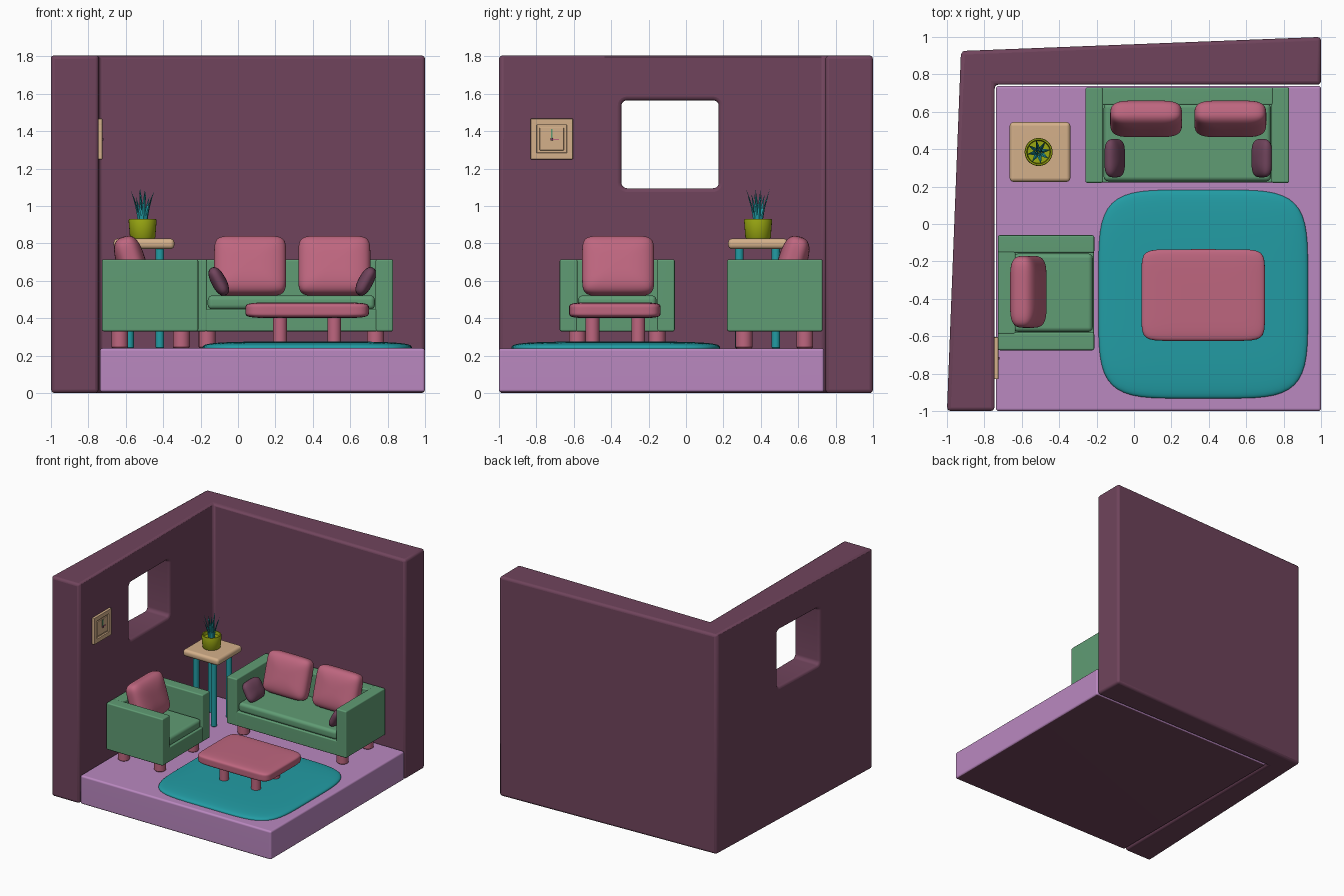
import bpy, bmesh, math
from mathutils import Matrix, Vector

if "Cube" in bpy.data.objects:
    bpy.data.objects.remove(bpy.data.objects["Cube"])


def material(name, hexcode):
    def lin(i):
        c = int(hexcode[i:i + 2], 16) / 255
        return c / 12.92 if c <= 0.04045 else ((c + 0.055) / 1.055) ** 2.4
    m = bpy.data.materials.new(name)
    m.diffuse_color = (lin(0), lin(2), lin(4), 1)
    m.use_nodes = True
    m.node_tree.nodes["Principled BSDF"].inputs["Base Color"].default_value = m.diffuse_color
    return m


PLUM = material("plum", "70445c")
LILAC = material("lilac", "ba88c0")
GREEN = material("sofa green", "609c74")
PINK = material("rose pink", "be667f")
TEAL = material("teal", "229ca4")
TAN = material("pale wood", "d4b08a")
OLIVE = material("olive", "9aa812")
I = Matrix.Identity(4)


def finish(bm, name, mat, M=I, angle=40):
    bm.transform(M)
    bmesh.ops.recalc_face_normals(bm, faces=bm.faces)
    me = bpy.data.meshes.new(name)
    for f in bm.faces:
        f.smooth = True
    bm.to_mesh(me)
    bm.free()
    me.materials.append(mat)
    me.set_sharp_from_angle(angle=math.radians(angle))
    ob = bpy.data.objects.new(name, me)
    bpy.context.collection.objects.link(ob)
    return ob


def box(name, lo, hi, mat, r=0.012, M=I, seg=3, along=None):
    """Rounded box between two corners; along=axis rounds only edges on that axis."""
    bm = bmesh.new()
    bmesh.ops.create_cube(bm, size=1)
    for v in bm.verts:
        v.co = Vector([lo[i] + (v.co[i] + 0.5) * (hi[i] - lo[i]) for i in range(3)])
    edges = [e for e in bm.edges if along is None or
             abs(e.verts[0].co[along] - e.verts[1].co[along]) > 1e-5]
    if r:
        bmesh.ops.bevel(bm, geom=edges, offset=r, segments=seg, profile=0.5, affect='EDGES')
    ob = finish(bm, name, mat, M)
    ob.modifiers.new("even shading", 'WEIGHTED_NORMAL').keep_sharp = True
    return ob


def cushion(name, size, mat, M, n=5, m=2.6):
    """Soft pad: n squares the outline, m squares the edge profile along local z."""
    bm = bmesh.new()
    bmesh.ops.create_cube(bm, size=2)
    bmesh.ops.subdivide_edges(bm, edges=bm.edges[:], cuts=19, use_grid_fill=True)
    for v in bm.verts:
        x, y, z = (abs(c) for c in v.co)
        s = ((x ** n + y ** n) ** (m / n) + z ** m) ** (1 / m)
        v.co = Vector([v.co[i] / s * size[i] / 2 for i in range(3)])
    return finish(bm, name, mat, M, 60)


def lathe(name, profile, mat, at, steps=28):
    bm = bmesh.new()
    vs = [bm.verts.new((r, 0, z)) for r, z in profile]
    es = [bm.edges.new(p) for p in zip(vs, vs[1:])]
    bmesh.ops.spin(bm, geom=vs + es, cent=(0, 0, 0), axis=(0, 0, 1),
                   angle=2 * math.pi, steps=steps)
    bmesh.ops.remove_doubles(bm, verts=bm.verts, dist=1e-5)
    return finish(bm, name, mat, Matrix.Translation((at[0], at[1], 0)))


def post(name, at, r, z0, z1, mat):
    return lathe(name, [(0, z0), (r - .006, z0), (r, z0 + .006), (r, z1), (0, z1)], mat, at, 20)


# L-shaped walls with flared outer faces and a window hole
bm = bmesh.new()
outline = [(-1, -1), (-.745, -1), (-.745, .745), (1, .745), (1, 1), (-.925, .925)]
base = bm.faces.new([bm.verts.new((x, y, 0)) for x, y in outline])
ext = bmesh.ops.extrude_face_region(bm, geom=[base])
bmesh.ops.translate(bm, vec=(0, 0, 1.805),
                    verts=[g for g in ext['geom'] if isinstance(g, bmesh.types.BMVert)])
walls = finish(bm, "walls", PLUM)
cutter = box("window_cutter", (-1.3, -.345, 1.095), (-.5, .175, 1.565), PLUM, .03, seg=5, along=0)
cutter.hide_render = True
cutter.hide_viewport = True
hole = walls.modifiers.new("window", 'BOOLEAN')
hole.object, hole.operation, hole.solver = cutter, 'DIFFERENCE', 'EXACT'
bev = walls.modifiers.new("soft edges", 'BEVEL')
bev.width, bev.segments, bev.limit_method = .02, 3, 'ANGLE'
bev.angle_limit = math.radians(40)

# Floor slab with plum underside
floor = box("floor", (-.738, -1, .005), (1, .738, .24), LILAC, .015)
floor.data.materials.append(PLUM)
for p in floor.data.polygons:
    p.material_index = 1 if p.normal.z < -.8 else 0

# Rug and coffee table
cushion("rug", (1.12, 1.115, .08), TEAL, Matrix.Translation((.37, -.375, .236)), 5, 4)
cushion("coffee_table_top", (.66, .49, .085), PINK, Matrix.Translation((.37, -.38, .443)), 9, 6)
for x in (.225, .515):
    for y in (-.5, -.255):
        post("coffee_table_leg", (x, y), .037, .262, .425, PINK)


# Sofa body facing local -y, reused for the armchair
def seat_unit(name, w, d, M):
    a, t = w / 2, .095
    y0, y1 = -d / 2, d / 2
    for s in (-1, 1):
        x0, x1 = sorted((s * a, s * (a - t)))
        box(name + "_arm", (x0, y0, .33), (x1, y1, .715), GREEN, .01, M)
        for y in (y0 + .09, y1 - .095):
            p = M @ Vector((s * (a - .095), y, 0))
            post(name + "_leg", p[:2], .045, .24, .34, PINK)
    box(name + "_back", (t - a - .01, y1 - t, .33), (a - t + .01, y1, .714), GREEN, .01, M)
    box(name + "_base", (t - a - .01, y0 + .002, .33), (a - t + .01, y1 - .05, .45), GREEN, .008, M)
    box(name + "_seat", (t - a + .003, y0 + .008, .447), (a - t - .003, y1 - t + .01, .522),
        GREEN, .025, M, 4)


def back_cushion(name, x, y, M):
    lean = Matrix.Rotation(math.radians(90 - 17), 4, 'X')
    cushion(name, (.385, .325, .155), PINK, M @ Matrix.Translation((x, y, .68)) @ lean, 7, 3)


sofa = Matrix.Translation((.285, .475, 0))
chair = Matrix.Translation((-.47, -.3675, 0)) @ Matrix.Rotation(math.pi / 2, 4, 'Z')
seat_unit("sofa", 1.09, .51, sofa)
seat_unit("armchair", .615, .515, chair)
for x in (-.22, .23):
    back_cushion("sofa_cushion", x, .087, sofa)
back_cushion("armchair_cushion", .005, .095, chair)

# Small pillows leaning on the sofa arms
for x, s in ((-.103, -1), (.683, 1)):
    tilt = Matrix.Rotation(math.radians(s * 28), 4, 'Y') @ Matrix.Rotation(math.pi / 2, 4, 'Y')
    cushion("small_pillow", (.165, .205, .08), PLUM,
            Matrix.Translation((x, .352, .597)) @ tilt, 4, 2.3)

# Side table
box("side_table_top", (-.665, .225, .77), (-.34, .545, .826), TAN, .022, seg=4)
for x in (-.58, -.418):
    for y in (.285, .48):
        post("side_table_leg", (x, y), .023, .238, .785, TEAL)

# Potted plant
px, py = -.51, .385
lathe("plant_pot", [(0, .824), (.062, .824), (.068, .832), (.075, .922), (.072, .931),
                    (.064, .931), (.06, .905), (0, .905)], OLIVE, (px, py))


def leaf(yaw, height, spread, foot):
    bm = bmesh.new()
    rings, n = [], 6
    for i in range(n):
        t = i / n
        w = .011 * (1 - t ** 2)
        c = Vector((foot + spread * t ** 1.6, 0, .9 + height * t))
        rings.append([bm.verts.new(c + Vector(o)) for o in
                      ((w * .5, 0, 0), (0, w, 0), (-w * .5, 0, 0), (0, -w, 0))])
    tip = bm.verts.new((foot + spread, 0, .9 + height))
    for a, b in zip(rings, rings[1:]):
        for k in range(4):
            bm.faces.new((a[k], a[(k + 1) % 4], b[(k + 1) % 4], b[k]))
    for k in range(4):
        bm.faces.new((rings[-1][k], rings[-1][(k + 1) % 4], tip))
    bm.faces.new(rings[0])
    finish(bm, "leaf", TEAL, Matrix.Translation((px, py, 0)) @ Matrix.Rotation(yaw, 4, 'Z'))


for k in range(8):
    leaf(k * math.pi / 4 + .2, (.185, .15, .19, .165)[k % 4], .045, .02)
for k in range(4):
    leaf(k * math.pi / 2 + .6, (.19, .17)[k % 2], .015, .008)

# Square wall clock
for a, b in (((-.83, 1.25), (-.605, 1.285)), ((-.83, 1.432), (-.605, 1.467)),
             ((-.83, 1.28), (-.797, 1.437)), ((-.638, 1.28), (-.605, 1.437))):
    box("clock_frame", (-.748, *a), (-.725, *b), TAN, .003, seg=2)
box("clock_back", (-.748, -.81, 1.27), (-.739, -.62, 1.45), TAN, 0)
box("clock_face", (-.742, -.782, 1.297), (-.73, -.653, 1.42), TAN, .004, seg=2)
box("minute_hand", (-.731, -.7225, 1.355), (-.726, -.7135, 1.412), GREEN, 0)
box("hour_hand", (-.731, -.718, 1.352), (-.726, -.68, 1.359), PINK, 0)
box("clock_hub", (-.731, -.725, 1.35), (-.718, -.711, 1.364), PLUM, .003, seg=2)
